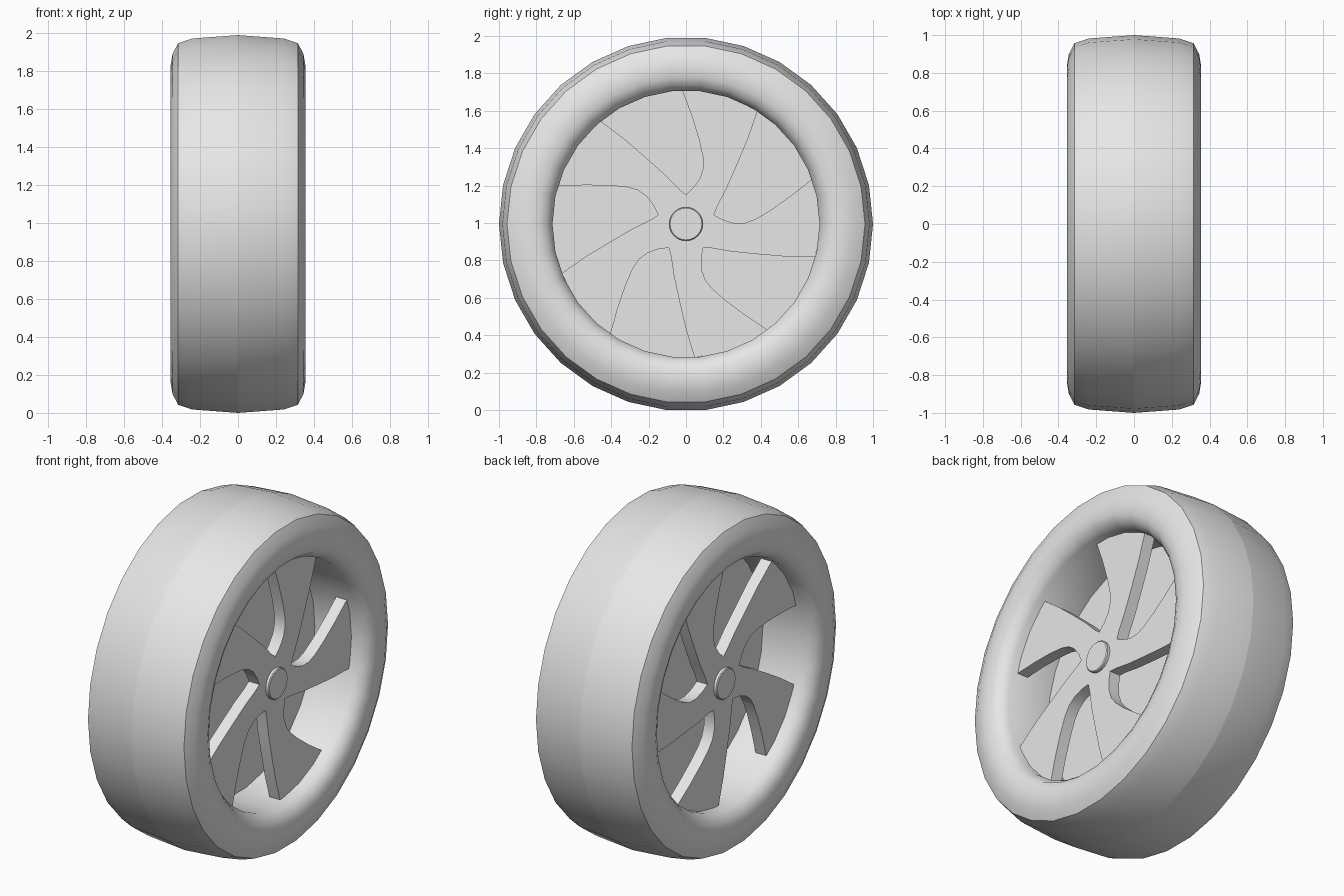
import bpy, bmesh, math
from math import sin, cos, pi, radians
from mathutils import Matrix, Vector

if "Cube" in bpy.data.objects:
    bpy.data.objects.remove(bpy.data.objects["Cube"])

SIDES = 30
CZ = cos(pi / SIDES)          # axle height (flat side sits on the ground)

grey = bpy.data.materials.new("light_grey")
grey.diffuse_color = (0.8, 0.8, 0.8, 1)
grey.use_nodes = True
grey.node_tree.nodes["Principled BSDF"].inputs["Base Color"].default_value = grey.diffuse_color


def finish(bm, name, angle=35):
    bmesh.ops.recalc_face_normals(bm, faces=bm.faces)
    me = bpy.data.meshes.new(name)
    bm.to_mesh(me)
    bm.free()
    ob = bpy.data.objects.new(name, me)
    bpy.context.collection.objects.link(ob)
    ob.location.z = CZ
    me.materials.append(grey)
    bpy.ops.object.select_all(action='DESELECT')
    ob.select_set(True)
    bpy.context.view_layer.objects.active = ob
    bpy.ops.object.shade_smooth_by_angle(angle=radians(angle))
    return ob


def lathe(name, profile, closed=False, sides=SIDES, angle=35):
    """Spin (x, radius) points round the x axle."""
    bm = bmesh.new()
    rings = [[bm.verts.new((x, r * cos(2 * pi * i / sides), r * sin(2 * pi * i / sides)))
              for i in range(sides)] for x, r in profile]
    pairs = list(zip(rings, rings[1:])) + ([(rings[-1], rings[0])] if closed else [])
    for a, b in pairs:
        for i in range(sides):
            j = (i + 1) % sides
            bm.faces.new((a[i], a[j], b[j], b[i]))
    if not closed:
        bm.faces.new(rings[0])
        bm.faces.new(rings[-1])
    return finish(bm, name, angle)


# Tyre with its inner barrel, symmetric about x = 0
half = [(0.24, 0.982), (0.315, 0.957), (0.345, 0.90), (0.355, 0.84),
        (0.35, 0.785), (0.33, 0.745), (0.285, 0.714)]
tyre = lathe("tyre", [(0, 1.0)] + half + [(-x, r) for x, r in reversed(half)], closed=True)
for e in tyre.data.edges:      # centre seam of the tread
    if all(abs(tyre.data.vertices[v].co.x) < 1e-4 for v in e.vertices):
        e.use_edge_sharp = True

# Wall in the middle of the wheel
lathe("centre_wall", [(-0.005, 0.72), (0.005, 0.72)])

# Opening between two spokes, from rim to hub and back to rim (y, z)
gap = [(-0.455, 0.55), (-0.33, 0.455), (-0.22, 0.36), (-0.11, 0.262), (-0.035, 0.185), (0, 0.157),
       (0.04, 0.195), (0.075, 0.245), (0.092, 0.30), (0.09, 0.36), (0.07, 0.45),
       (0.03, 0.58), (-0.02, 0.714)]


def spokes(name, side):
    bm = bmesh.new()
    pts = []
    for k in range(5):
        turn = Matrix.Rotation(radians(-72 * k), 2)
        pts += [turn @ Vector(p) for p in gap]
        for a in (84, 72, 66):     # rim arc to the next opening
            t = radians(a - 72 * k)
            pts.append(Vector((0.714 * cos(t), 0.714 * sin(t))))
    face = bm.faces.new([bm.verts.new((side * 0.245, p.x, p.y)) for p in pts])
    res = bmesh.ops.extrude_face_region(bm, geom=[face], use_keep_orig=True)
    bmesh.ops.translate(bm, vec=(-side * 0.07, 0, 0),
                        verts=[g for g in res["geom"] if isinstance(g, bmesh.types.BMVert)])
    bmesh.ops.triangulate(bm, faces=[f for f in bm.faces if len(f.verts) > 4])
    finish(bm, name)


for side, label in ((1, "right"), (-1, "left")):
    spokes(label + "_spokes", side)
    lathe(label + "_hub_cap", [(side * 0.16, 0.09), (side * 0.26, 0.09), (side * 0.265, 0.085)],
          sides=24)
